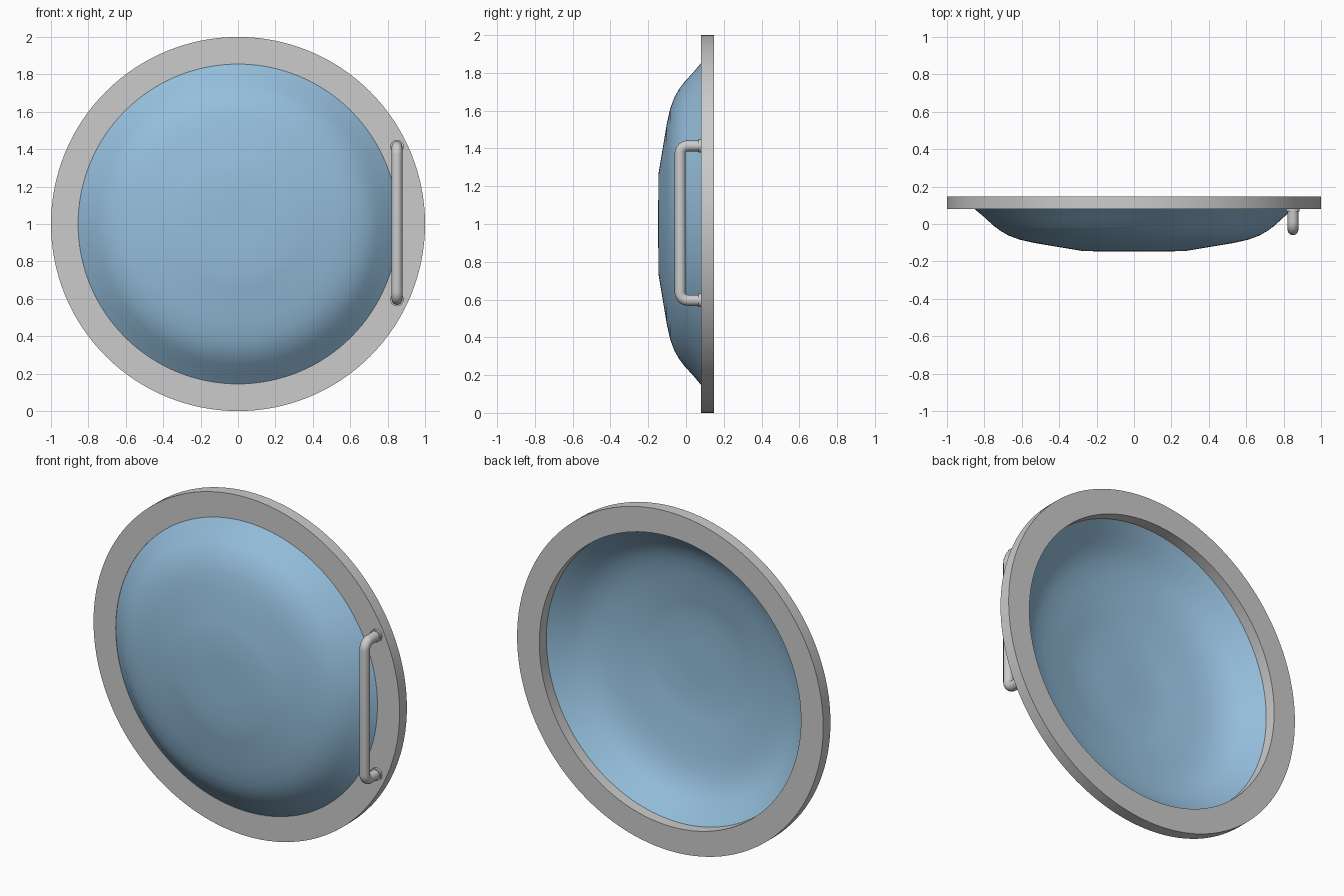
import bpy, bmesh
from math import sin, cos, pi, radians

if "Cube" in bpy.data.objects:
    bpy.data.objects.remove(bpy.data.objects["Cube"])

SEG = 128
CZ = 1.0  # height of the disc axis


def finish(name, bm, angle=35):
    bmesh.ops.recalc_face_normals(bm, faces=bm.faces)
    mesh = bpy.data.meshes.new(name)
    bm.to_mesh(mesh)
    bm.free()
    obj = bpy.data.objects.new(name, mesh)
    bpy.context.collection.objects.link(obj)
    bpy.ops.object.select_all(action='DESELECT')
    obj.select_set(True)
    bpy.context.view_layer.objects.active = obj
    bpy.ops.object.shade_smooth_by_angle(angle=radians(angle))
    return obj


def lathe(name, profile, cx=0, cz=CZ, seg=SEG, closed=True, cap=False, angle=35):
    """Revolve (radius, y) points around an axis parallel to y."""
    bm = bmesh.new()
    rings = [[bm.verts.new((cx + r * cos(2 * pi * i / seg), y, cz + r * sin(2 * pi * i / seg)))
              for i in range(seg)] for r, y in profile]
    pairs = list(zip(rings, rings[1:]))
    if closed:
        pairs.append((rings[-1], rings[0]))
    for a, b in pairs:
        for i in range(seg):
            j = (i + 1) % seg
            bm.faces.new((a[i], a[j], b[j], b[i]))
    if cap:
        bm.faces.new(rings[-1])
    return finish(name, bm, angle)


# Flat outer frame
lathe("frame_ring", [(0.855, 0.08), (1.0, 0.08), (1.0, 0.148), (0.855, 0.148)])

# Bulging glass bowl, a thin sheet joined to the front inner edge of the frame
glass = lathe("glass_dome",
              [(0.855, 0.082), (0.80, 0.036), (0.75, -0.010), (0.715, -0.036), (0.67, -0.062),
               (0.61, -0.084), (0.53, -0.102), (0.44, -0.117), (0.35, -0.132),
               (0.27, -0.145), (0.12, -0.147)],
              closed=False, cap=True, angle=60)
mat = bpy.data.materials.new("blue_glass")
mat.diffuse_color = (0.30, 0.52, 0.72, 1)
mat.use_nodes = True
mat.node_tree.nodes["Principled BSDF"].inputs["Base Color"].default_value = mat.diffuse_color
glass.data.materials.append(mat)

# Handle path: two posts joined by a bar with rounded corners
HX, HY, HALF, TUBE, BEND = 0.85, -0.031, 0.409, 0.029, 0.042
HZ = 1.005
half = [(0.10, HALF)]
for k in range(9):
    a = pi / 2 * k / 8
    half.append((HY + BEND - BEND * sin(a), HALF - BEND + BEND * cos(a)))
path = half + [(y, -z) for y, z in reversed(half)]

curve = bpy.data.curves.new("handle_path", 'CURVE')
curve.dimensions = '3D'
curve.bevel_depth = TUBE
curve.bevel_resolution = 6
curve.use_fill_caps = True
spline = curve.splines.new('POLY')
spline.points.add(len(path) - 1)
for p, (y, z) in zip(spline.points, path):
    p.co = (HX, y, HZ + z, 1)
helper = bpy.data.objects.new("handle_path", curve)
bpy.context.collection.objects.link(helper)
bm = bmesh.new()
bm.from_mesh(helper.to_mesh())
helper.to_mesh_clear()
bpy.data.objects.remove(helper)
finish("handle", bm, 40)

# Small collars where the posts meet the frame
for label, s in (("upper", 1), ("lower", -1)):
    lathe(label + "_handle_collar",
          [(TUBE - 0.004, 0.066), (0.036, 0.066), (0.036, 0.085), (TUBE - 0.004, 0.085)],
          cx=HX, cz=HZ + s * HALF, seg=32)
